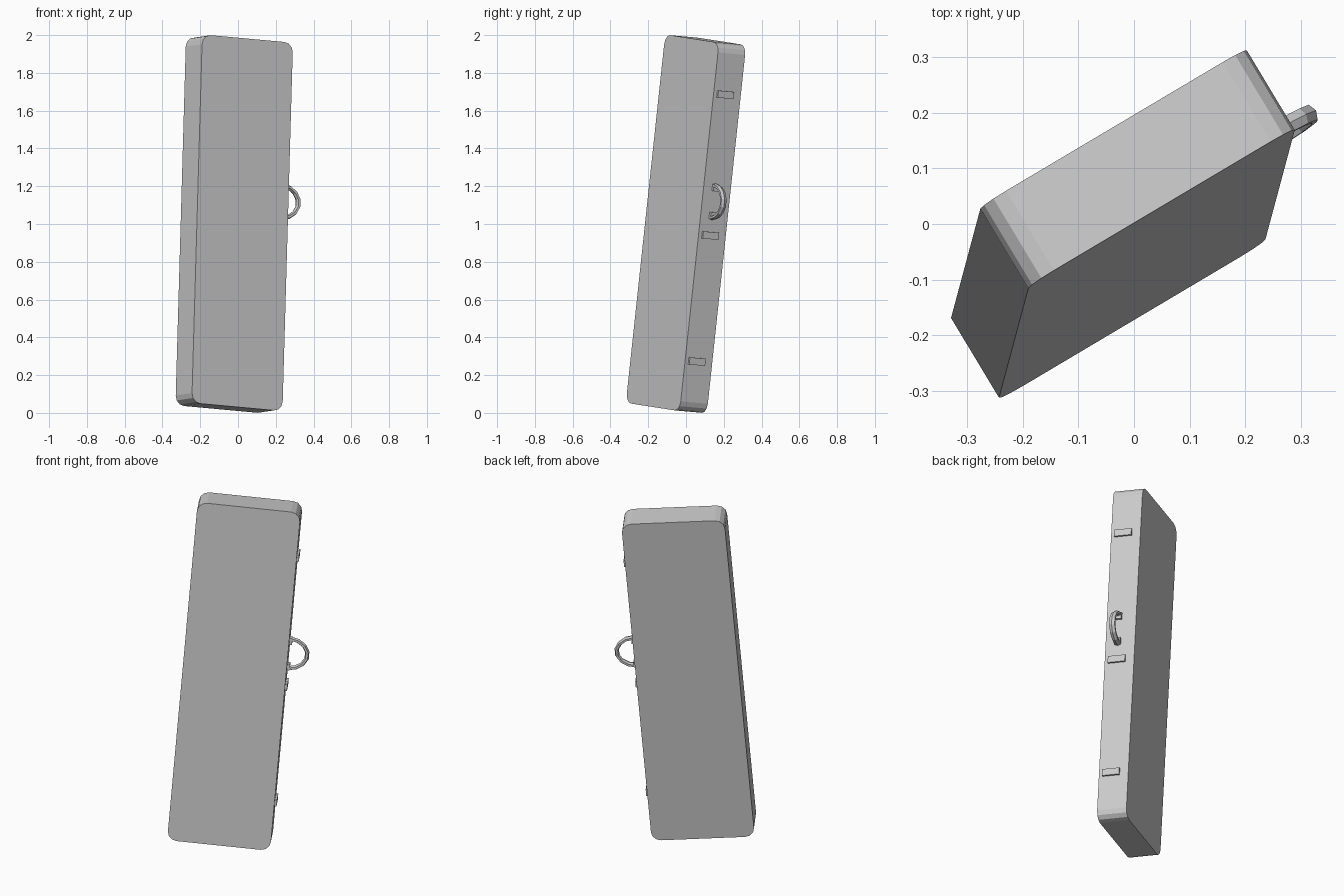
import bpy, bmesh, math
from mathutils import Matrix, Vector

cube = bpy.data.objects.get("Cube")
if cube:
    bpy.data.objects.remove(cube, do_unlink=True)

# Leaning frame: x across the case, y through it, z along its length
along = Vector((0.055, 0.205, 1.92)).normalized()
across = Vector((0.48, 0.285, -0.044))
across = (across - along * across.dot(along)).normalized()
through = along.cross(across)
LEAN = Matrix((across, through, along)).transposed().to_4x4()
LEAN.translation = (-0.02, 0, 1)

HALF_W, HALF_D, HALF_L, ROUND = 0.28, 0.084, 0.981, 0.052
FITTING_Y, HANDLE_Z = -0.014, 0.14

grey = bpy.data.materials.new("light grey")
grey.use_nodes = True
colour = (0.6, 0.6, 0.6, 1)
grey.diffuse_color = colour
grey.node_tree.nodes["Principled BSDF"].inputs["Base Color"].default_value = colour


def add_object(name, bm):
    bmesh.ops.recalc_face_normals(bm, faces=bm.faces)
    mesh = bpy.data.meshes.new(name)
    bm.to_mesh(mesh)
    bm.free()
    mesh.materials.append(grey)
    obj = bpy.data.objects.new(name, mesh)
    bpy.context.collection.objects.link(obj)
    obj.matrix_world = LEAN
    return obj


def block(name, size, centre):
    bm = bmesh.new()
    bmesh.ops.create_cube(bm, size=1)
    bmesh.ops.scale(bm, vec=size, verts=bm.verts)
    bmesh.ops.translate(bm, vec=centre, verts=bm.verts)
    return bm if name is None else add_object(name, bm)


# Case body: only the four edges running front to back are rounded
bm = block(None, (2 * HALF_W, 2 * HALF_D, 2 * HALF_L), (0, 0, 0))
corners = [e for e in bm.edges
           if abs(e.verts[0].co.y - e.verts[1].co.y) > HALF_D]
bmesh.ops.bevel(bm, geom=corners, offset=ROUND, segments=3,
                profile=0.5, affect='EDGES')
add_object("case_body", bm)

# Three latches down the opening side
for name, z in (("upper", 0.71), ("middle", -0.04), ("lower", -0.711)):
    block(name + "_latch", (0.024, 0.098, 0.038), (HALF_W, FITTING_Y, z))

# Handle mounts
for name, side in (("upper", 1), ("lower", -1)):
    block(name + "_handle_mount", (0.03, 0.034, 0.036),
          (HALF_W, FITTING_Y, HANDLE_Z + side * 0.074))

# Carrying handle: hexagonal section swept around a half loop
STEPS, SIDES = 7, 6
bm = bmesh.new()
rings = []
for i in range(STEPS + 1):
    a = math.pi * (i / STEPS - 0.5)
    ring = []
    for k in range(SIDES):
        b = math.tau * k / SIDES
        grow = 0.012 * math.cos(b)
        ring.append(bm.verts.new((
            HALF_W + (0.103 + grow) * math.cos(a),
            FITTING_Y + 0.018 * math.sin(b),
            HANDLE_Z + (0.086 + grow) * math.sin(a))))
    rings.append(ring)
for r, s in zip(rings, rings[1:]):
    for k in range(SIDES):
        n = (k + 1) % SIDES
        bm.faces.new((r[k], r[n], s[n], s[k]))
for cap in (rings[0], rings[-1]):
    bm.faces.new(cap)
add_object("handle", bm)
